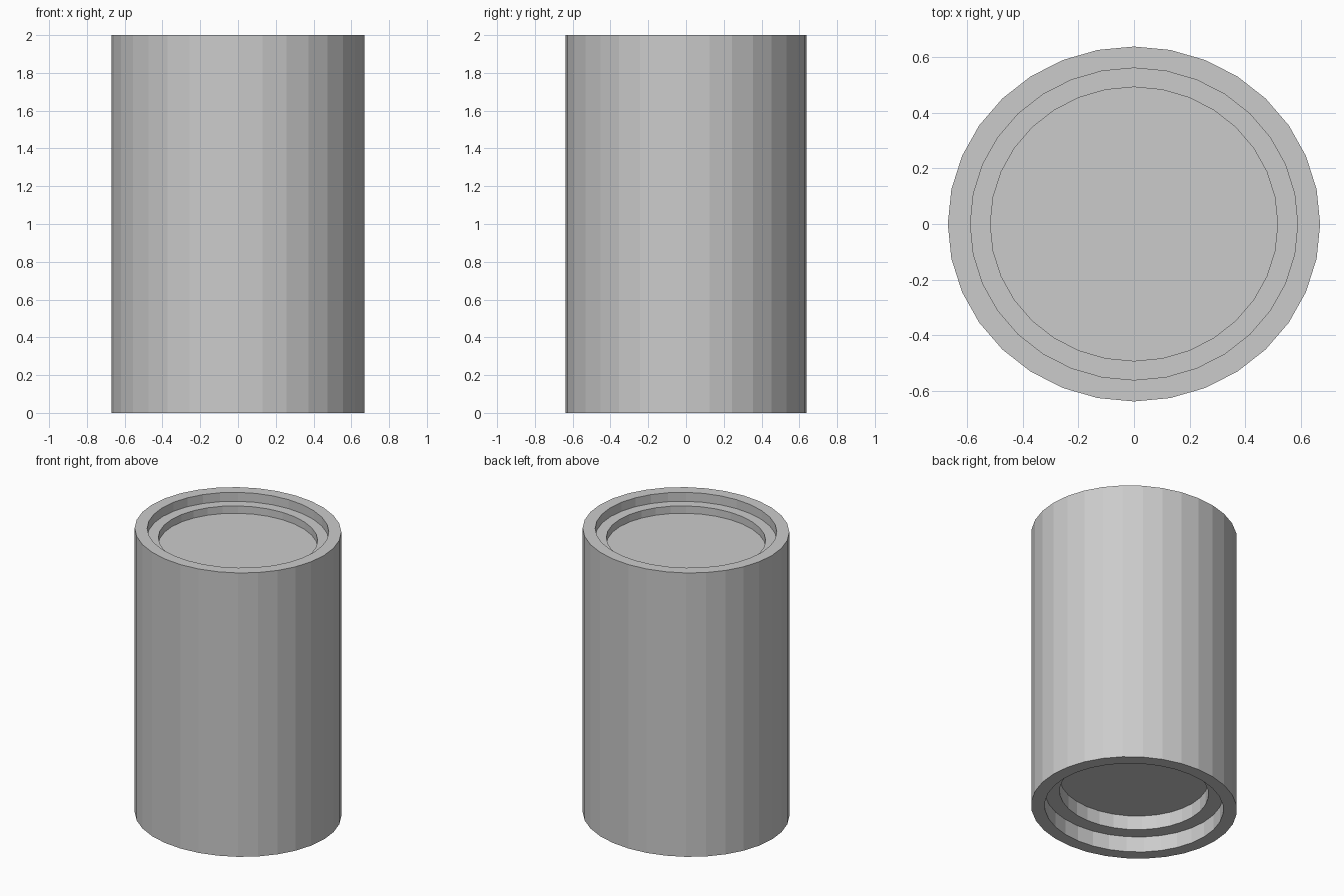
import bpy, bmesh
from math import cos, sin, tau

if "Cube" in bpy.data.objects:
    bpy.data.objects.remove(bpy.data.objects["Cube"])

SIDES = 32
DEPTH_RATIO = 0.6385 / 0.67   # slightly squashed along y

# (x radius, z) from the lower recess floor, around the wall, to the upper recess floor
PROFILE = [
    (0.485, 0.21), (0.485, 0.11), (0.582, 0.11), (0.582, 0.0),
    (0.67, 0.0), (0.67, 2.0),
    (0.589, 2.0), (0.589, 1.937), (0.517, 1.937), (0.517, 1.885),
]

bm = bmesh.new()


def ring(radius, z):
    return [bm.verts.new((radius * cos(tau * i / SIDES),
                          radius * DEPTH_RATIO * sin(tau * i / SIDES), z))
            for i in range(SIDES)]


# Stepped rims and outer wall
rings = [ring(r, z) for r, z in PROFILE]
for low, high in zip(rings, rings[1:]):
    for i in range(SIDES):
        j = (i + 1) % SIDES
        bm.faces.new((low[i], low[j], high[j], high[i]))

# Recessed end discs
bm.faces.new(rings[0][::-1])
bm.faces.new(rings[-1])
bmesh.ops.recalc_face_normals(bm, faces=bm.faces)

mesh = bpy.data.meshes.new("can_body")
bm.to_mesh(mesh)
bm.free()
bpy.context.collection.objects.link(bpy.data.objects.new("can_body", mesh))
